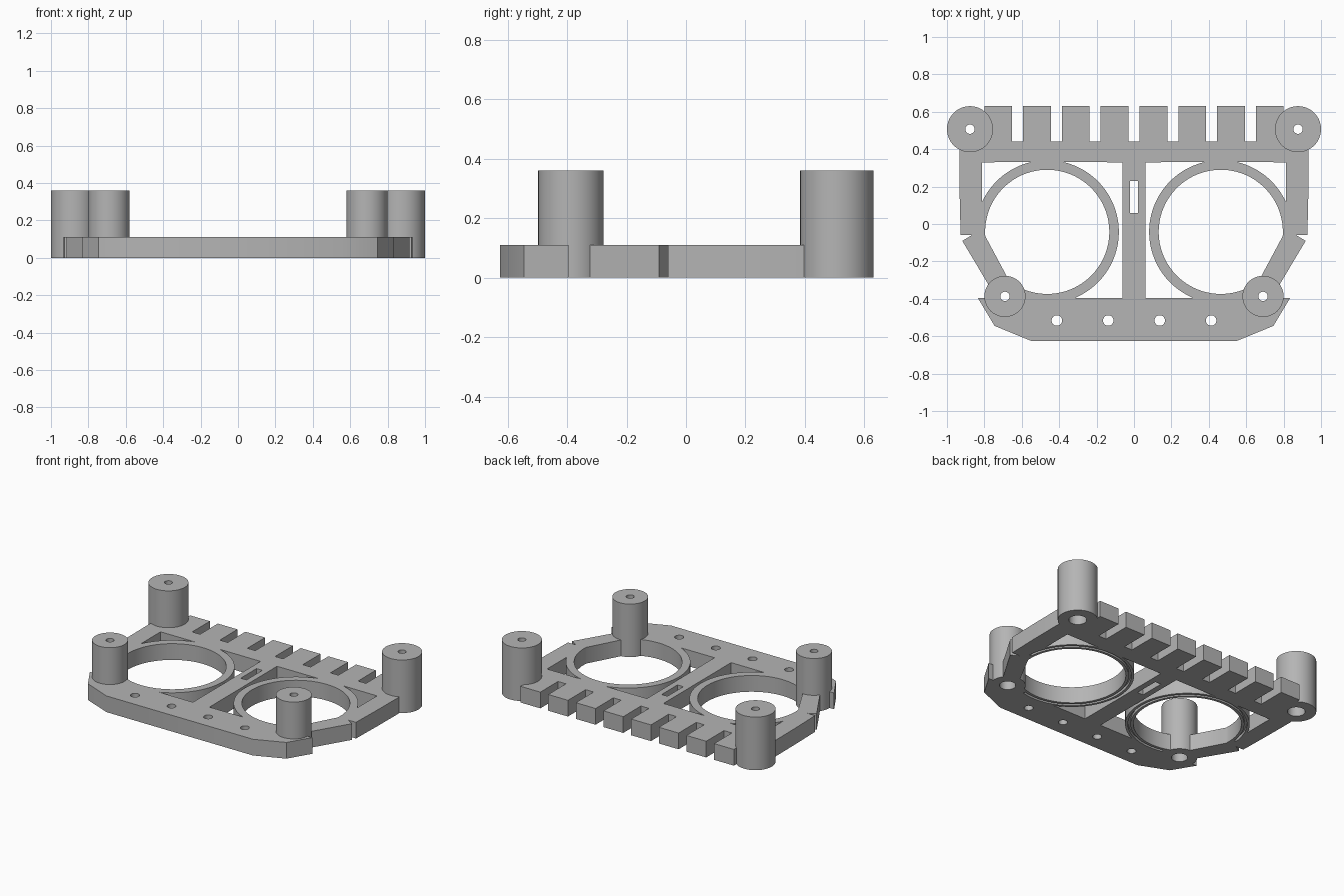
import bpy, bmesh, math

THICK = 0.11
HEIGHT = 0.36
RING_X, RING_Y = 0.464, -0.042
INNER, OUTER = 0.332, 0.383

if "Cube" in bpy.data.objects:
    bpy.data.objects.remove(bpy.data.objects["Cube"], do_unlink=True)

gray = bpy.data.materials.new("light_gray")
gray.use_nodes = True
color = (0.46, 0.46, 0.46, 1)
gray.diffuse_color = color
gray.node_tree.nodes["Principled BSDF"].inputs["Base Color"].default_value = color


def arc(cx, cy, r, start, end, steps=72):
    """Points along an arc, angles in degrees."""
    angles = [math.radians(start + (end - start) * i / steps) for i in range(steps + 1)]
    return [(cx + r * math.cos(a), cy + r * math.sin(a)) for a in angles]


def circle(cx, cy, r, steps=40):
    return arc(cx, cy, r, 0, 360, steps)[:-1]


def mirror(points):
    return [(-x, y) for x, y in reversed(points)]


def add_object(name, bm):
    mesh = bpy.data.meshes.new(name)
    bmesh.ops.recalc_face_normals(bm, faces=bm.faces)
    bm.to_mesh(mesh)
    bm.free()
    mesh.materials.append(gray)
    obj = bpy.data.objects.new(name, mesh)
    bpy.context.collection.objects.link(obj)
    return obj


def smooth(obj):
    bpy.ops.object.select_all(action="DESELECT")
    obj.select_set(True)
    bpy.context.view_layer.objects.active = obj
    bpy.ops.object.shade_smooth_by_angle(angle=math.radians(30))


def extrude_loops(name, loops, z0, z1):
    """Filled flat shape; loops inside the first one become holes."""
    curve = bpy.data.curves.new(name + "_curve", "CURVE")
    curve.dimensions = "2D"
    curve.fill_mode = "BOTH"
    curve.extrude = (z1 - z0) / 2
    for points in loops:
        spline = curve.splines.new("POLY")
        spline.points.add(len(points) - 1)
        for p, (x, y) in zip(spline.points, points):
            p.co = (x, y, 0, 1)
        spline.use_cyclic_u = True
    temp = bpy.data.objects.new(name + "_curve", curve)
    bpy.context.collection.objects.link(temp)
    bpy.context.view_layer.update()
    evaluated = temp.evaluated_get(bpy.context.evaluated_depsgraph_get())
    bm = bmesh.new()
    bm.from_mesh(evaluated.to_mesh())
    bpy.data.objects.remove(temp, do_unlink=True)
    bpy.data.curves.remove(curve)
    bmesh.ops.remove_doubles(bm, verts=bm.verts, dist=0.00005)
    bmesh.ops.translate(bm, verts=bm.verts, vec=(0, 0, (z0 + z1) / 2))
    return add_object(name, bm)


def post(name, x, y, radius, bore):
    """Hollow standoff with a wide bore below a narrow screw hole."""
    hole, step = 0.025, 0.25
    profile = [(bore, 0), (radius, 0), (radius, HEIGHT), (hole, HEIGHT), (hole, step), (bore, step)]
    bm = bmesh.new()
    verts = [bm.verts.new((r, 0, z)) for r, z in profile]
    edges = [bm.edges.new((verts[i - 1], verts[i])) for i in range(len(verts))]
    bmesh.ops.spin(bm, geom=verts + edges, cent=(0, 0, 0), axis=(0, 0, 1),
                   angle=math.tau, steps=64, use_duplicate=False)
    bmesh.ops.remove_doubles(bm, verts=bm.verts, dist=0.0001)
    bmesh.ops.translate(bm, verts=bm.verts, vec=(x, y, 0))
    smooth(add_object(name, bm))


# Half outline: comb teeth, side, notch, diagonal arm, front bar
half = []
for i in range(4):
    c = 0.104 + 0.2075 * i
    half += [(c - 0.074, 0.44), (c - 0.074, 0.63), (c + 0.074, 0.63), (c + 0.074, 0.44)]
half += [(0.93, 0.41), (0.934, 0.38), (0.932, 0.15), (0.927, -0.06), (0.868, -0.06),
         (0.918, -0.09), (0.757, -0.36), (0.757, -0.395), (0.835, -0.395),
         (0.745, -0.545), (0.55, -0.625)]
outline = half + mirror(half)

# Openings on the left-hand half of the sheet
big_opening = arc(-RING_X, RING_Y, INNER, 246, 544) + [(-0.68, -0.28)]
outer_gap = arc(-RING_X, RING_Y, OUTER, 155.3, 103.4, 20) + [(-0.812, 0.33)]
inner_gap = arc(-RING_X, RING_Y, OUTER, 76.6, -67, 50) + [(-0.062, -0.395), (-0.062, 0.33)]
openings = [big_opening, outer_gap, inner_gap, circle(-0.69, -0.385, 0.06)]
openings += [circle(-x, -0.516, 0.028) for x in (0.1375, 0.4125)]
slot = [(-0.022, 0.06), (0.022, 0.06), (0.022, 0.23), (-0.022, 0.23)]

plate = extrude_loops("base_plate", [outline, slot] + openings + [mirror(o) for o in openings], 0, THICK)

# Shallow grooves under both rings
groove = arc(-RING_X, RING_Y, 0.35, 255, 535) + arc(-RING_X, RING_Y, 0.366, 535, 255)
for side, loop in (("right", groove), ("left", mirror(groove))):
    cutter = extrude_loops(side + "_groove_cutter", [loop], -0.02, 0.02)
    cutter.hide_render = True
    cutter.hide_set(True)
    cut = plate.modifiers.new(side + "_groove", "BOOLEAN")
    cut.operation = "DIFFERENCE"
    cut.solver = "EXACT"
    cut.object = cutter
bpy.context.view_layer.objects.active = plate
for name in [m.name for m in plate.modifiers]:
    bpy.ops.object.modifier_apply(modifier=name)
for obj in [o for o in bpy.data.objects if o.name.endswith("_groove_cutter")]:
    bpy.data.objects.remove(obj, do_unlink=True)
smooth(plate)

# Four standoff posts
for side, s in (("left", 1), ("right", -1)):
    post("back_" + side + "_post", s * 0.877, 0.507, 0.123, 0.055)
    post("front_" + side + "_post", s * 0.69, -0.387, 0.11, 0.05)
